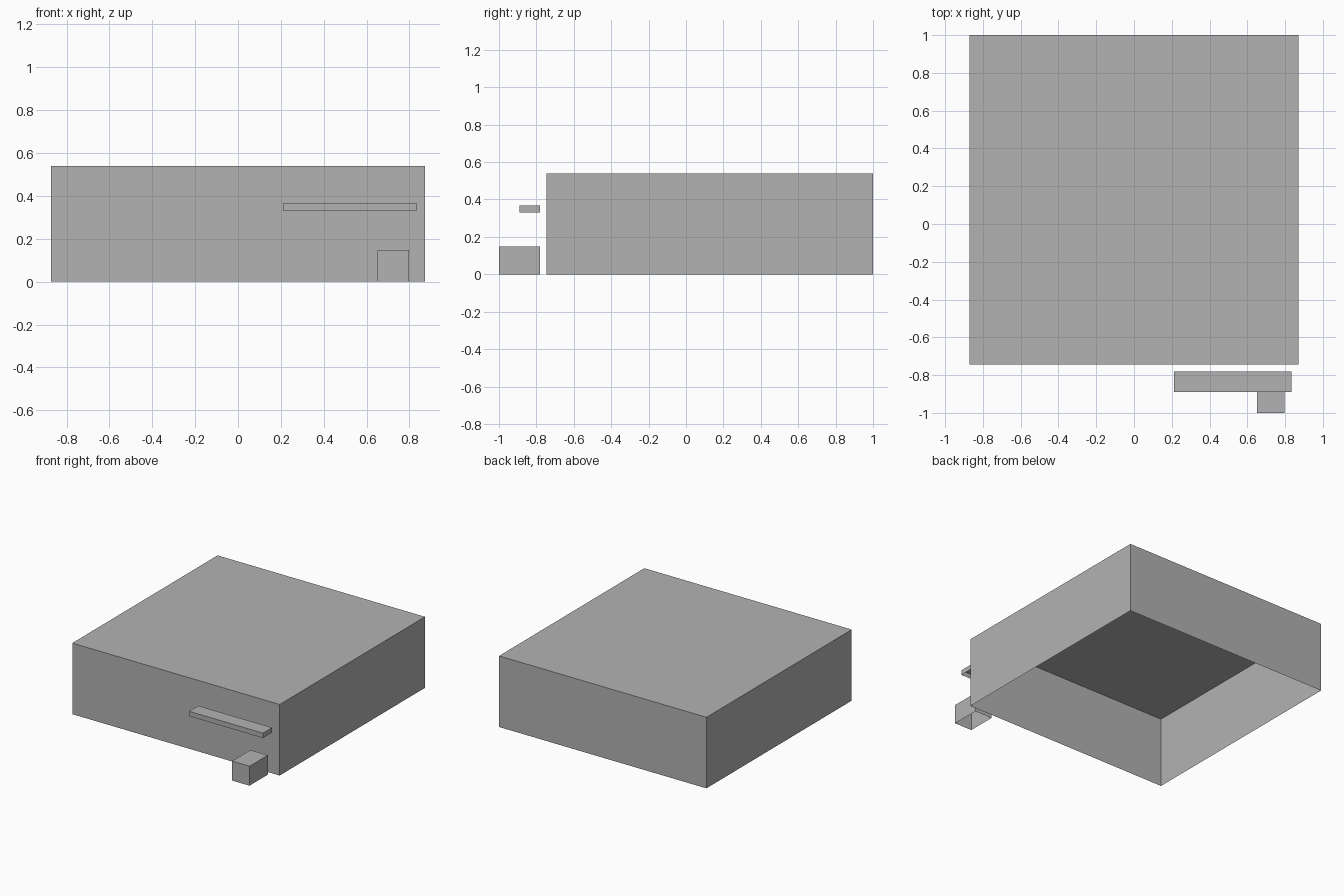
import bpy
import bmesh
from mathutils import Matrix, Vector

cube = bpy.data.objects.get("Cube")
if cube:
    bpy.data.objects.remove(cube, do_unlink=True)

# Single plain grey
grey = bpy.data.materials.new("plain_grey")
grey.use_nodes = True
colour = (0.448, 0.448, 0.448, 1)
grey.diffuse_color = colour
for node in grey.node_tree.nodes:
    if node.type == 'BSDF_PRINCIPLED':
        node.inputs["Base Color"].default_value = colour


def open_box(name, low, high):
    """Thin-shelled box between two corners, open underneath."""
    low, high = Vector(low), Vector(high)
    bm = bmesh.new()
    place = Matrix.Translation((low + high) / 2) @ Matrix.Diagonal((*(high - low), 1))
    bmesh.ops.create_cube(bm, size=1, matrix=place)
    bm.normal_update()
    floor = [f for f in bm.faces if f.normal.z < -0.5]
    bmesh.ops.delete(bm, geom=floor, context='FACES_ONLY')
    mesh = bpy.data.meshes.new(name)
    bm.to_mesh(mesh)
    bm.free()
    mesh.materials.append(grey)
    obj = bpy.data.objects.new(name, mesh)
    bpy.context.collection.objects.link(obj)
    return obj


# Large hall, with a floating shelf and a low block in front of it
open_box("main_body", (-0.872, -0.745, 0), (0.872, 1, 0.54))
open_box("front_shelf", (0.213, -0.89, 0.33), (0.833, -0.78, 0.367))
open_box("front_block", (0.65, -1, 0), (0.797, -0.78, 0.148))
